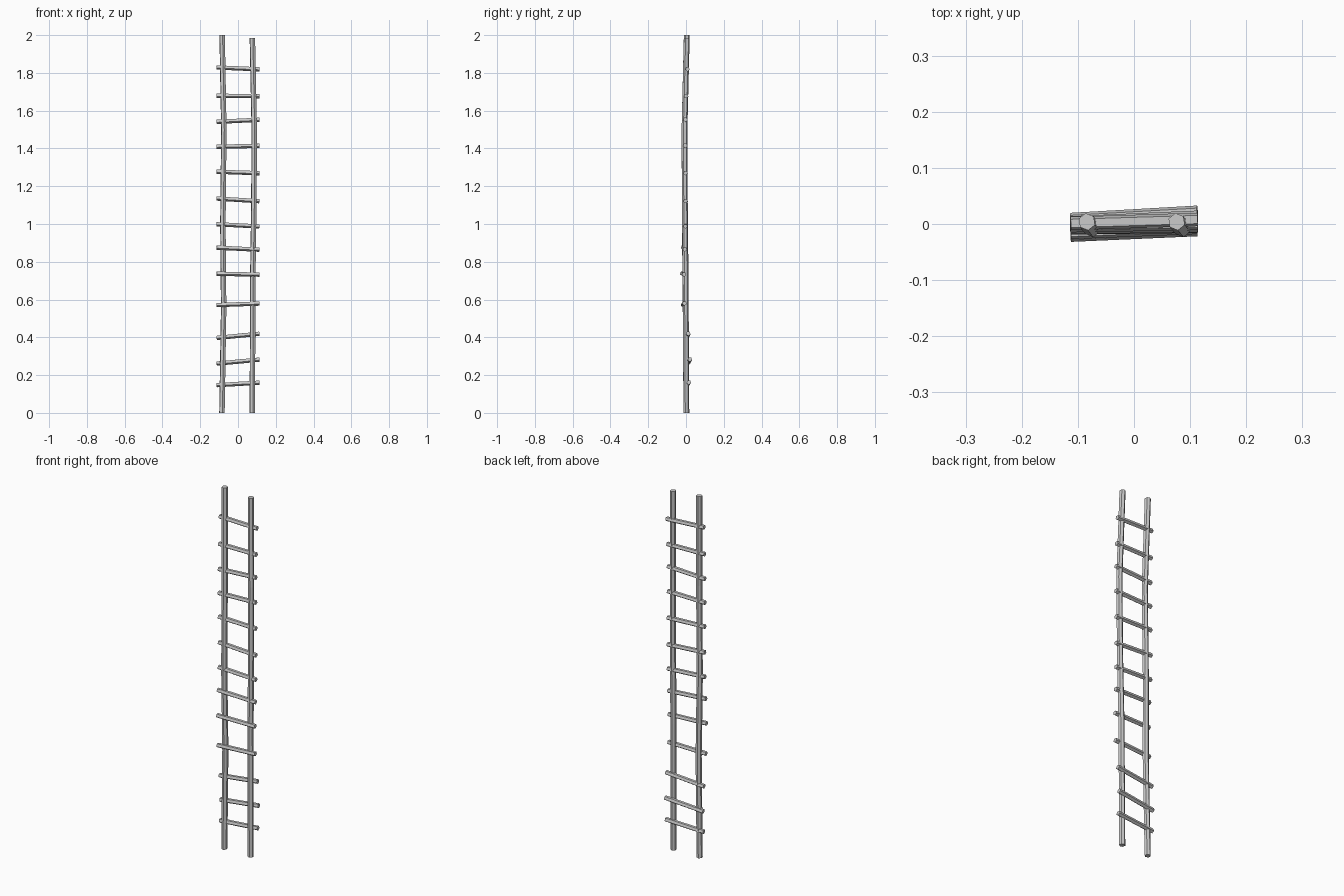
import bpy, bmesh, math
from mathutils import Vector

if "Cube" in bpy.data.objects:
    bpy.data.objects.remove(bpy.data.objects["Cube"])


def sweep(name, path, radius, sides, side_axis, phase):
    """Flat-faced closed bar with a regular section swept along a path."""
    bm = bmesh.new()
    pts = [Vector(p) for p in path]
    axis = (pts[-1] - pts[0]).normalized()
    u = Vector(side_axis)
    u = (u - axis * u.dot(axis)).normalized()
    v = axis.cross(u)
    rings = []
    for p in pts:
        ring = []
        for i in range(sides):
            a = phase + math.tau * i / sides
            ring.append(bm.verts.new(p + radius * (u * math.cos(a) + v * math.sin(a))))
        rings.append(ring)
    for a, b in zip(rings, rings[1:]):
        for i in range(sides):
            j = (i + 1) % sides
            bm.faces.new((a[i], a[j], b[j], b[i]))
    bm.faces.new(rings[0][::-1])
    bm.faces.new(rings[-1])
    bmesh.ops.recalc_face_normals(bm, faces=bm.faces)
    mesh = bpy.data.meshes.new(name)
    bm.to_mesh(mesh)
    bm.free()
    obj = bpy.data.objects.new(name, mesh)
    bpy.context.collection.objects.link(obj)
    return obj


# Slightly crooked hexagonal side rails
sweep("left_rail", [(-0.085, 0.002, 0), (-0.076, -0.002, 0.55), (-0.08, -0.006, 1.0),
                    (-0.075, -0.008, 1.5), (-0.084, 0.004, 2.0)], 0.0155, 6, (0, 1, 0), 0.15)
sweep("right_rail", [(0.076, 0.002, 0), (0.078, -0.002, 0.7), (0.084, -0.006, 1.1),
                     (0.086, -0.008, 1.5), (0.076, 0.004, 1.985)], 0.0155, 6, (0, 1, 0), 0.15)

# Uneven rungs: left height, right height, left depth, right depth
rungs = [
    (0.148, 0.161, 0.004, 0.015), (0.262, 0.283, 0.008, 0.021), (0.398, 0.420, 0.002, 0.012),
    (0.572, 0.580, -0.016, -0.008), (0.738, 0.733, -0.020, -0.010), (0.876, 0.865, -0.015, -0.006),
    (1.000, 0.988, -0.007, -0.003), (1.136, 1.122, -0.005, -0.002), (1.278, 1.270, -0.006, -0.002),
    (1.410, 1.415, -0.007, -0.004), (1.542, 1.553, -0.006, -0.003), (1.680, 1.678, -0.003, 0.001),
    (1.830, 1.820, 0.001, 0.008),
]
for n, (zl, zr, yl, yr) in enumerate(rungs, 1):
    sweep(f"rung_{n:02d}", [(-0.113, yl, zl), (0.113, yr, zr)], 0.0125, 5, (0, 0, -1), 0)
